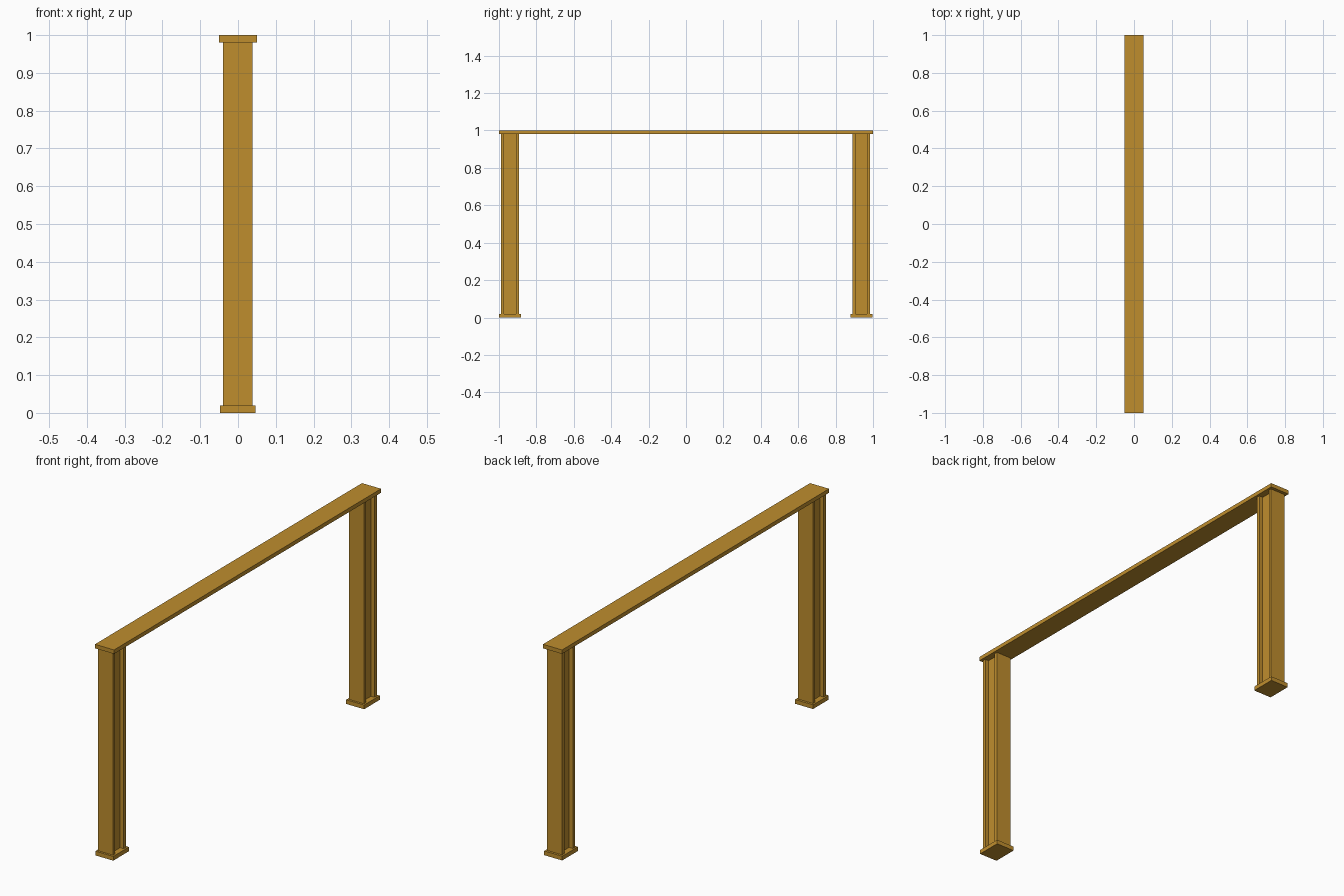
import bpy, bmesh

if "Cube" in bpy.data.objects:
    bpy.data.objects.remove(bpy.data.objects["Cube"])

mat = bpy.data.materials.new("ochre_steel")
mat.diffuse_color = (0.52, 0.27, 0.027, 1.0)
mat.use_nodes = True
mat.node_tree.nodes["Principled BSDF"].inputs["Base Color"].default_value = mat.diffuse_color


def finish(name, bm):
    bmesh.ops.recalc_face_normals(bm, faces=bm.faces)
    mesh = bpy.data.meshes.new(name)
    bm.to_mesh(mesh)
    bm.free()
    mesh.materials.append(mat)
    obj = bpy.data.objects.new(name, mesh)
    bpy.context.collection.objects.link(obj)


def prism(name, outline, z0, z1):
    """Extrude a flat xy outline from z0 to z1."""
    bm = bmesh.new()
    face = bm.faces.new([bm.verts.new((x, y, z0)) for x, y in outline])
    ext = bmesh.ops.extrude_face_region(bm, geom=[face], use_keep_orig=True)
    top = [v for v in ext["geom"] if isinstance(v, bmesh.types.BMVert)]
    bmesh.ops.translate(bm, verts=top, vec=(0, 0, z1 - z0))
    finish(name, bm)


def rect(x0, x1, y0, y1):
    return [(x0, y0), (x1, y0), (x1, y1), (x0, y1)]


def h_section(cx, cy, half_w, half_d, flange, half_web):
    """H outline: flanges face front and back, web runs along y."""
    i = half_d - flange
    right = [(half_w, -half_d), (half_w, -i), (half_web, -i),
             (half_web, i), (half_w, i), (half_w, half_d)]
    left = [(-x, y) for x, y in reversed(right)]
    return [(cx + x, cy + y) for x, y in right + left]


# Long flat top plate
prism("top_plate", rect(-0.05, 0.05, -1.0, 1.0), 0.981, 1.0)

# H-section posts, each on a foot plate
for side, cy in (("front", -0.942), ("back", 0.937)):
    prism(side + "_post", h_section(-0.001, cy, 0.039, 0.048, 0.016, 0.02), 0.02, 0.981)
    prism(side + "_foot_plate", rect(-0.048, 0.046, cy - 0.058, cy + 0.059), 0.0, 0.02)
